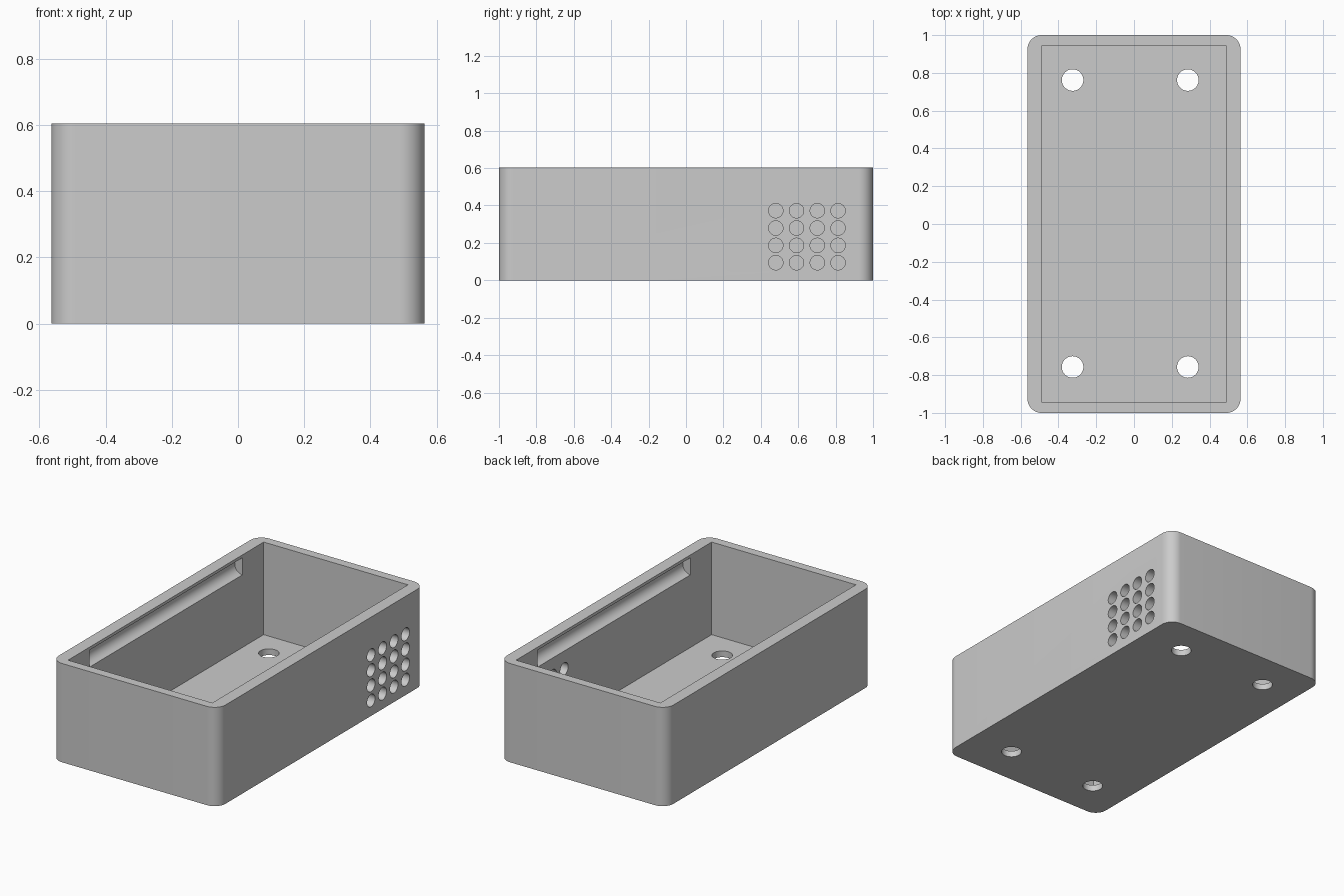
import bpy
import bmesh
from math import radians
from mathutils import Matrix, Vector

if "Cube" in bpy.data.objects:
    bpy.data.objects.remove(bpy.data.objects["Cube"])

WIDTH, LENGTH, HEIGHT = 1.128, 2.0, 0.604
CAVITY_X, CAVITY_Y, FLOOR = 0.488, 0.945, 0.038

grey = bpy.data.materials.new("light grey plastic")
grey.use_nodes = True
grey.diffuse_color = (0.6, 0.6, 0.6, 1)
grey.node_tree.nodes["Principled BSDF"].inputs["Base Color"].default_value = (0.6, 0.6, 0.6, 1)


def add_box(bm, low, high):
    low, high = Vector(low), Vector(high)
    matrix = Matrix.Translation((low + high) / 2) @ Matrix.Diagonal((*(high - low), 1))
    bmesh.ops.create_cube(bm, size=1, matrix=matrix)


def add_rod(bm, centre, radius, depth, axis):
    turn = Vector((0, 0, 1)).rotation_difference(Vector(axis)).to_matrix().to_4x4()
    bmesh.ops.create_cone(bm, cap_ends=True, segments=48, radius1=radius, radius2=radius,
                          depth=depth, matrix=Matrix.Translation(centre) @ turn)


def make_object(name, bm):
    mesh = bpy.data.meshes.new(name)
    bm.to_mesh(mesh)
    bm.free()
    mesh.materials.append(grey)
    obj = bpy.data.objects.new(name, mesh)
    bpy.context.collection.objects.link(obj)
    return obj


# Outer block with rounded upright corners
bm = bmesh.new()
add_box(bm, (-WIDTH / 2, -LENGTH / 2, 0), (WIDTH / 2, LENGTH / 2, HEIGHT))
upright = [e for e in bm.edges if abs(e.verts[0].co.z - e.verts[1].co.z) > 0.1]
bmesh.ops.bevel(bm, geom=upright, offset=0.075, segments=12, profile=0.5, affect='EDGES')
case = make_object("open_case", bm)

# Square-cornered cavity, open at the top
cavity = bmesh.new()
add_box(cavity, (-CAVITY_X, -CAVITY_Y, FLOOR), (CAVITY_X, CAVITY_Y, HEIGHT + 0.2))

# Round-bottomed grooves for a sliding lid, one in each long inner wall
grooves = bmesh.new()
for side in (-1, 1):
    add_rod(grooves, (side * CAVITY_X, 0, 0.534), 0.052, 1.48, (0, 1, 0))

# Vent holes in the right wall and screw holes in the floor
holes = bmesh.new()
for column in range(4):
    for row in range(4):
        add_rod(holes, (0.53, 0.48 + 0.111 * column, 0.094 + 0.0927 * row), 0.0385, 0.3, (1, 0, 0))
for x in (-0.325, 0.285):
    for y in (-0.757, 0.762):
        add_rod(holes, (x, y, 0.01), 0.057, 0.12, (0, 0, 1))

bpy.context.view_layer.objects.active = case
case.select_set(True)
for name, cutter_bm in (("cavity", cavity), ("grooves", grooves), ("holes", holes)):
    cutter = make_object(name + "_cutter", cutter_bm)
    cutter.hide_render = True
    cut = case.modifiers.new(name, 'BOOLEAN')
    cut.operation = 'DIFFERENCE'
    cut.solver = 'EXACT'
    cut.object = cutter
    bpy.ops.object.modifier_apply(modifier=name)
    bpy.data.objects.remove(cutter)

bpy.ops.object.shade_smooth_by_angle(angle=radians(30))
